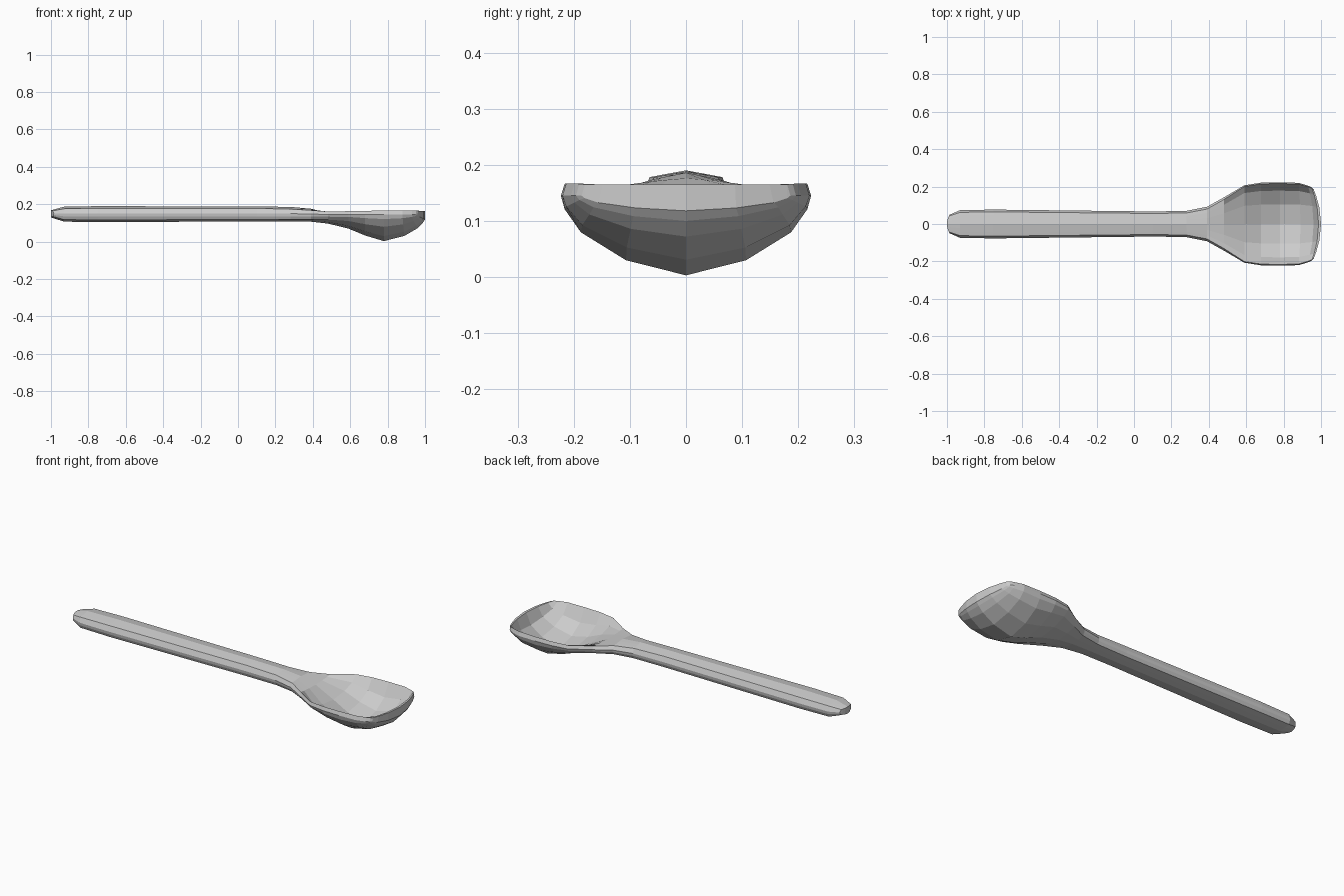
import bpy, bmesh

cube = bpy.data.objects.get("Cube")
if cube:
    bpy.data.objects.remove(cube, do_unlink=True)

metal = bpy.data.materials.new("light grey metal")
metal.use_nodes = True
grey = (0.6, 0.6, 0.6, 1)
metal.diffuse_color = grey
metal.node_tree.nodes["Principled BSDF"].inputs["Base Color"].default_value = grey

# Half cross-sections, top centre to bottom centre, as (share of half width, level, share)
# where the level runs top -> rim, side, or side -> base
HANDLE = [(0, "top", 0), (.3, "top", .35), (.6, "top", .7), (.84, "top", 1),
          (1, "side", 0), (.97, "side", .35), (.86, "side", .75),
          (.45, "side", .88), (0, "side", 1)]
BOWL = [(0, "top", 0), (.47, "top", .17), (.8, "top", .5), (.97, "top", 1),
        (1, "side", 0), (.97, "side", .17), (.84, "side", .46),
        (.48, "side", .81), (0, "side", 1)]

# Stations: x, half width, top centre, rim, widest level, base, bowl share, forward bulge
STATIONS = [
    (-.985, .05, .168, .165, .15, .13, 0, -.015),
    (-.93, .074, .187, .176, .15, .107, 0, 0),
    (-.75, .077, .19, .178, .15, .105, 0, 0),
    (.1, .067, .188, .178, .15, .108, 0, 0),
    (.28, .07, .186, .174, .15, .109, 0, 0),
    (.39, .092, .176, .168, .148, .107, .2, 0),
    (.48, .142, .152, .161, .145, .097, .6, 0),
    (.59, .207, .098, .163, .145, .07, 1, 0),
    (.68, .221, .05, .165, .145, .033, 1, 0),
    (.78, .223, .022, .166, .145, .003, 1, 0),
    (.88, .22, .052, .167, .145, .031, 1, .01),
    (.93, .205, .1, .167, .145, .072, 1, .03),
    (.95, .196, .164, .166, .145, .1, 1, .037),
    (.96, .186, .165, .165, .145, .118, 1, .04),
]


def section(x, width, top, rim, side, base, bowl, bulge):
    half = []
    for a, b in zip(HANDLE, BOWL):
        share = a[0] + (b[0] - a[0]) * bowl
        t = a[2] + (b[2] - a[2]) * bowl
        z = top + (rim - top) * t if a[1] == "top" else side + (base - side) * t
        half.append((x + bulge * (1 - share ** 2), width * share, z))
    return half + [(px, -py, pz) for px, py, pz in half[-2:0:-1]]


# Loft the handle and bowl as one closed skin
bm = bmesh.new()
rings = [[bm.verts.new(p) for p in section(*s)] for s in STATIONS]
count = len(rings[0])
for r, q in zip(rings, rings[1:]):
    for i in range(count):
        j = (i + 1) % count
        bm.faces.new((r[i], r[j], q[j], q[i]))

# Close both ends with strips across the width
for ring in (rings[0], rings[-1]):
    middle = len(HANDLE) - 1
    for side in (ring[:middle + 1], [ring[0]] + ring[:middle - 1:-1]):
        for k in range(middle // 2):
            loop = [side[k], side[k + 1], side[middle - k - 1], side[middle - k]]
            bm.faces.new(list(dict.fromkeys(loop)))

bmesh.ops.recalc_face_normals(bm, faces=bm.faces[:])
mesh = bpy.data.meshes.new("spoon")
bm.to_mesh(mesh)
bm.free()
mesh.materials.append(metal)
spoon = bpy.data.objects.new("spoon", mesh)
bpy.context.collection.objects.link(spoon)
